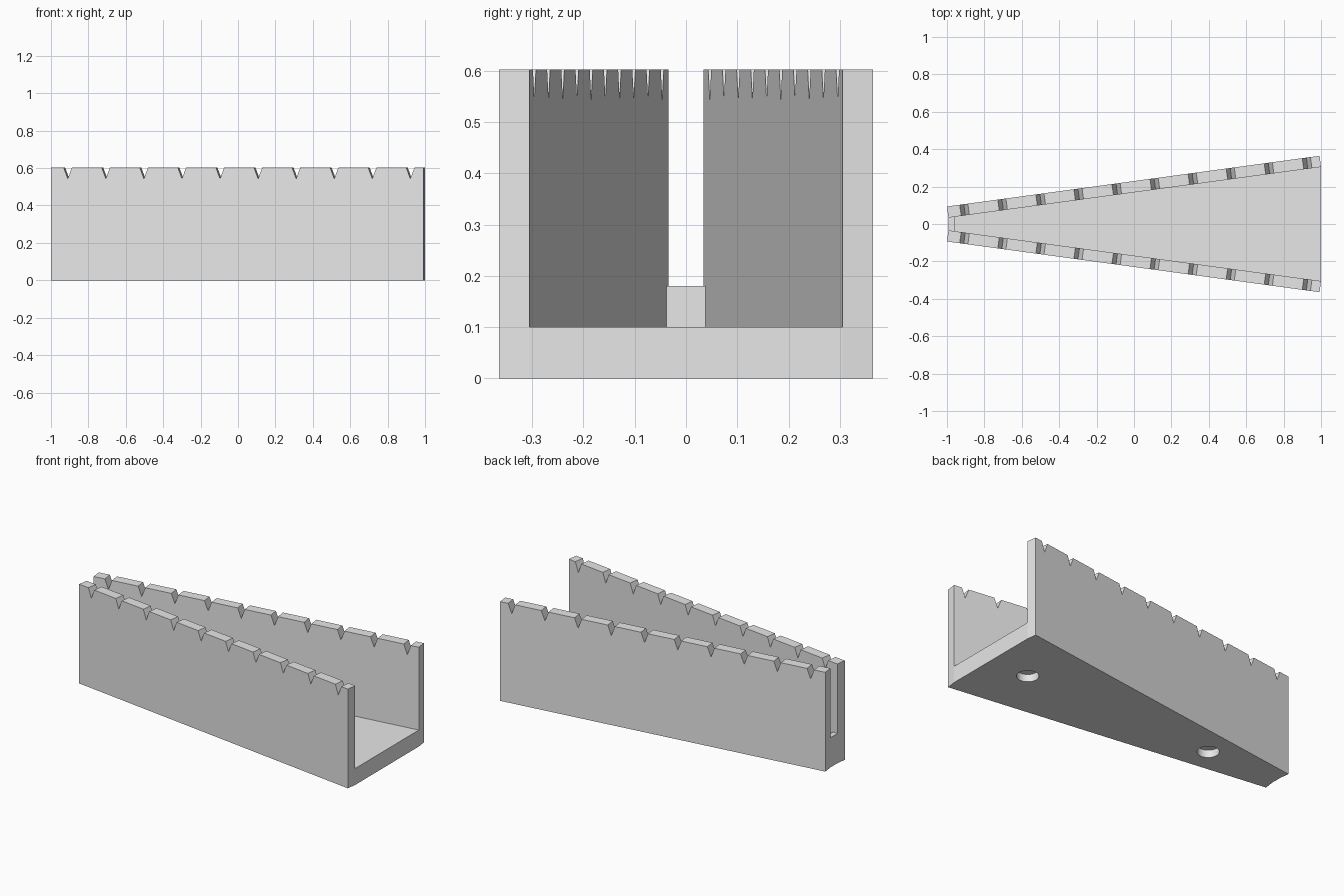
import bpy, bmesh
from math import atan2, cos, sin
from mathutils import Matrix, Vector

cube = bpy.data.objects.get("Cube")
if cube:
    bpy.data.objects.remove(cube, do_unlink=True)

HEIGHT, FLOOR, LIP, THICK = 0.602, 0.1, 0.18, 0.06
NARROW, WIDE = Vector((-0.992, 0.034)), Vector((1.0, 0.305))   # inner wall line
ANGLE = atan2(WIDE.y - NARROW.y, WIDE.x - NARROW.x)
OUT = Vector((-sin(ANGLE), cos(ANGLE))) * THICK
SLOPE = (WIDE.y - NARROW.y) / (WIDE.x - NARROW.x)

grey = bpy.data.materials.new("plain grey")
grey.use_nodes = True
grey.diffuse_color = (0.8, 0.8, 0.8, 1)
grey.node_tree.nodes["Principled BSDF"].inputs["Base Color"].default_value = (0.8, 0.8, 0.8, 1)


def prism(name, outline, depth, matrix=Matrix()):
    """Extrude a flat outline along local z."""
    bm = bmesh.new()
    face = bm.faces.new([bm.verts.new((p[0], p[1], 0)) for p in outline])
    new = bmesh.ops.extrude_face_region(bm, geom=[face])["geom"]
    bmesh.ops.translate(bm, vec=(0, 0, depth),
                        verts=[v for v in new if isinstance(v, bmesh.types.BMVert)])
    bmesh.ops.recalc_face_normals(bm, faces=bm.faces)
    bm.transform(matrix)
    if matrix.determinant() < 0:
        bmesh.ops.reverse_faces(bm, faces=bm.faces)
    mesh = bpy.data.meshes.new(name)
    bm.to_mesh(mesh)
    bm.free()
    mesh.materials.append(grey)
    obj = bpy.data.objects.new(name, mesh)
    bpy.context.collection.objects.link(obj)
    return obj


def cut(target, cutter):
    """Subtract the cutter, bake the result and discard the cutter."""
    mod = target.modifiers.new("cut", 'BOOLEAN')
    mod.operation, mod.solver, mod.object = 'DIFFERENCE', 'EXACT', cutter
    bpy.context.view_layer.objects.active = target
    bpy.ops.object.modifier_apply(modifier=mod.name)
    bpy.data.objects.remove(cutter, do_unlink=True)


def inner_trapezoid(x0, x1):
    y0, y1 = (NARROW.y + (x - NARROW.x) * SLOPE for x in (x0, x1))
    return [(x0, -y0), (x1, -y1), (x1, y1), (x0, y0)]


# Tapered body with square-cut wall ends
half = [NARROW, NARROW + OUT, WIDE + OUT, WIDE]
outline = [tuple(p) for p in half] + [(p.x, -p.y) for p in reversed(half)]
body = prism("tapered_channel", outline, HEIGHT)

# Open channel above the lip, and the sunken floor behind it
cut(body, prism("channel_cutter", inner_trapezoid(-1.1, 1.1), 1, Matrix.Translation((0, 0, LIP))))
cut(body, prism("floor_cutter", inner_trapezoid(-0.96, 1.1), 0.2, Matrix.Translation((0, 0, FLOOR))))

# V notches across the top of both walls
apex, half_width, rise = 0.543, 0.022, HEIGHT - 0.543
notch = [(0, apex), (2 * half_width, apex + 2 * rise), (-2 * half_width, apex + 2 * rise)]
upright = Matrix(((1, 0, 0, 0), (0, 0, 1, 0), (0, 1, 0, 0), (0, 0, 0, 1)))
for i in range(10):
    x = -0.902 + 0.2035 * i
    y = NARROW.y + (x - NARROW.x) * SLOPE
    place = Matrix.Translation((x, y, 0)) @ Matrix.Rotation(ANGLE, 4, 'Z')
    place = place @ Matrix.Translation((0, -0.015, 0)) @ upright
    for side in (1, -1):
        mirror = Matrix.Diagonal((1, side, 1, 1))
        cut(body, prism("notch_cutter", notch, THICK + 0.03, mirror @ place))

# Two blind round holes under the floor
circle = [(0.06 * cos(a * 0.19635), 0.06 * sin(a * 0.19635)) for a in range(32)]
for x in (0.742, -0.518):
    cut(body, prism("hole_cutter", circle, 0.145, Matrix.Translation((x, 0, -0.1))))

# Smooth hole walls, sharp edges elsewhere
body.select_set(True)
bpy.context.view_layer.objects.active = body
bpy.ops.object.shade_smooth_by_angle(angle=0.35)
for poly in body.data.polygons:
    if poly.area > 0.02:
        poly.use_smooth = False
